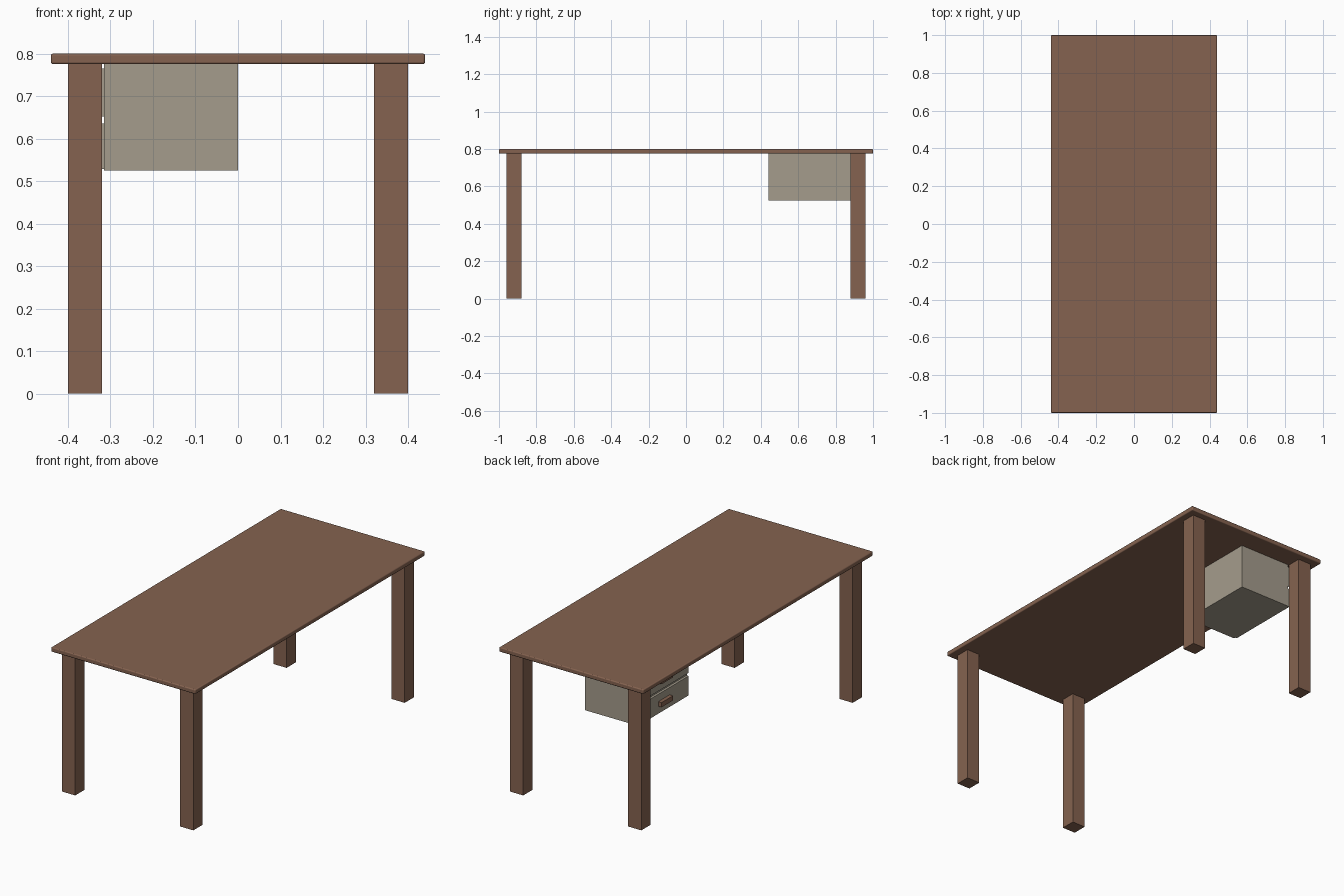
import bpy

cube = bpy.data.objects.get("Cube")
if cube:
    bpy.data.objects.remove(cube, do_unlink=True)


def make_material(name, rgb):
    mat = bpy.data.materials.new(name)
    mat.use_nodes = True
    color = (*rgb, 1.0)
    mat.diffuse_color = color
    mat.node_tree.nodes["Principled BSDF"].inputs["Base Color"].default_value = color
    return mat


wood = make_material("brown wood", (0.235, 0.124, 0.080))
panel = make_material("warm grey panel", (0.375, 0.335, 0.265))


def box(name, x, y, z, mat, bevel=0.0):
    """Box spanning the (low, high) ranges on each axis."""
    bpy.ops.mesh.primitive_cube_add(size=1, location=[sum(r) / 2 for r in (x, y, z)])
    obj = bpy.context.object
    obj.name = name
    obj.scale = [r[1] - r[0] for r in (x, y, z)]
    bpy.ops.object.transform_apply(location=False, rotation=False, scale=True)
    obj.data.materials.append(mat)
    if bevel:
        mod = obj.modifiers.new("soft edges", "BEVEL")
        mod.width = bevel
        mod.segments = 3
        bpy.ops.object.shade_smooth_by_angle()
    return obj


# Table top with slightly rounded edges
UNDERSIDE = 0.775
box("table_top", (-0.44, 0.44), (-1, 1), (UNDERSIDE, 0.8), wood, bevel=0.005)

# Four square legs
for side, sx in (("left", 1), ("right", -1)):
    for end, sy in (("front", -1), ("back", 1)):
        box(f"{end}_{side}_leg",
            sorted((sx * 0.32, sx * 0.40)),
            sorted((sy * 0.88, sy * 0.96)),
            (0, UNDERSIDE), wood)

# Drawer cabinet hung under the top, opening toward -x
box("drawer_cabinet", (-0.315, 0), (0.44, 0.88), (0.525, UNDERSIDE), panel)

# Two drawer fronts, each with a bar handle
for label, low, high in (("lower", 0.528, 0.635), ("upper", 0.652, 0.765)):
    box(f"{label}_drawer_front", (-0.328, -0.315), (0.445, 0.875), (low, high), panel)
    mid = (low + high) / 2
    box(f"{label}_drawer_handle", (-0.348, -0.328), (0.61, 0.71),
        (mid - 0.013, mid + 0.013), wood)
